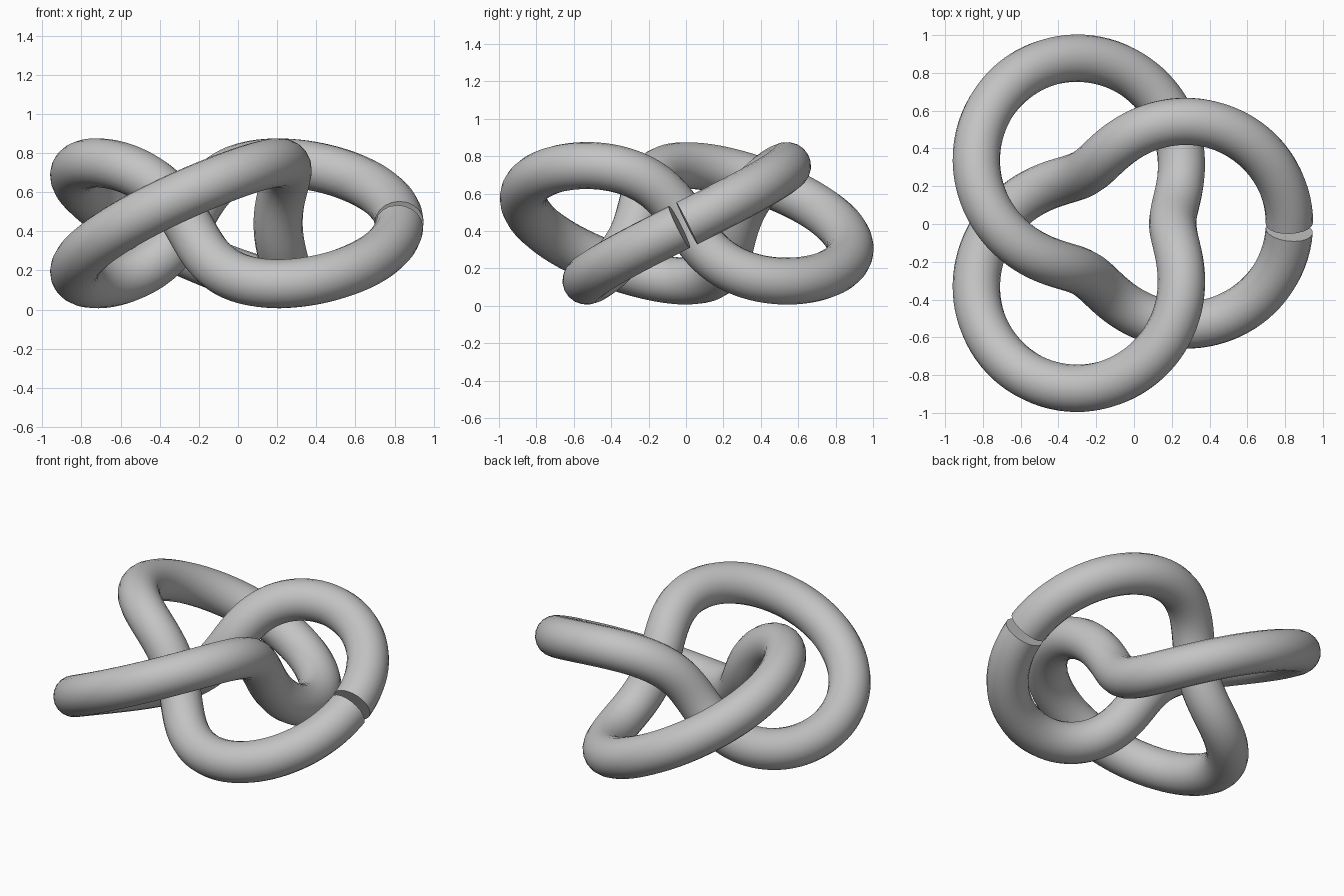
import bpy
from math import sin, cos, pi
from mathutils import Vector

cube = bpy.data.objects.get("Cube")
if cube:
    bpy.data.objects.remove(cube, do_unlink=True)

SCALE = 0.309
TUBE_RADIUS = 0.1255
CENTRE = Vector((-0.104, 0.004, 0.441))
STEPS = 300

# Plain grey material
grey = bpy.data.materials.new("plain_grey")
grey.use_nodes = True
colour = (0.55, 0.55, 0.55, 1)
grey.diffuse_color = colour
grey.node_tree.nodes["Principled BSDF"].inputs["Base Color"].default_value = colour


def knot_point(t):
    """Centre line of a trefoil winding twice round the z axis."""
    reach = 2 + cos(3 * t)
    return CENTRE + SCALE * Vector((reach * cos(2 * t), reach * sin(2 * t), sin(3 * t)))


# Knot path, left open by one step so a narrow slit remains
curve = bpy.data.curves.new("knot_tube", "CURVE")
curve.dimensions = "3D"
curve.bevel_depth = TUBE_RADIUS
curve.bevel_resolution = 8
curve.use_fill_caps = True
spline = curve.splines.new("POLY")
spline.points.add(STEPS - 1)
for i, point in enumerate(spline.points):
    point.co = (*knot_point(2 * pi * i / STEPS), 1)
curve.materials.append(grey)

# Turn the swept tube into a smooth mesh with crisp end rims
knot = bpy.data.objects.new("knot_tube", curve)
bpy.context.collection.objects.link(knot)
bpy.ops.object.select_all(action="DESELECT")
knot.select_set(True)
bpy.context.view_layer.objects.active = knot
bpy.ops.object.convert(target="MESH")
bpy.ops.object.shade_smooth_by_angle()
